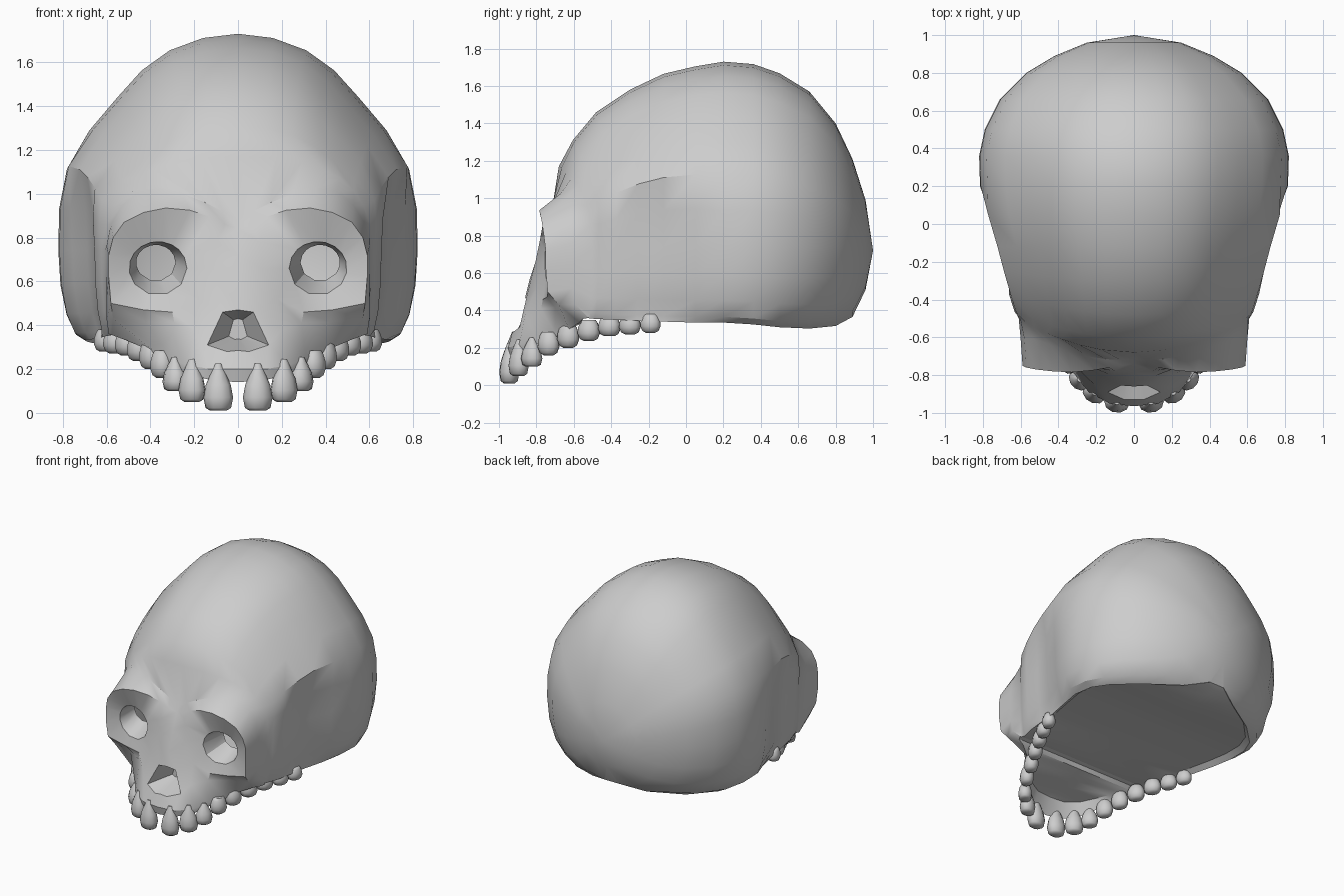
import bpy, bmesh, math
from mathutils import Vector as V

if "Cube" in bpy.data.objects:
    bpy.data.objects.remove(bpy.data.objects["Cube"])

bone = bpy.data.materials.new("bone_grey")
bone.diffuse_color = (0.61, 0.61, 0.61, 1)
bone.use_nodes = True
bone.node_tree.nodes["Principled BSDF"].inputs["Base Color"].default_value = bone.diffuse_color


def finish(bm, name, angle):
    bmesh.ops.recalc_face_normals(bm, faces=bm.faces)
    me = bpy.data.meshes.new(name)
    bm.to_mesh(me)
    bm.free()
    ob = bpy.data.objects.new(name, me)
    bpy.context.collection.objects.link(ob)
    me.materials.append(bone)
    bpy.ops.object.select_all(action='DESELECT')
    bpy.context.view_layer.objects.active = ob
    ob.select_set(True)
    bpy.ops.object.shade_smooth_by_angle(angle=math.radians(angle))
    return ob


bm = bmesh.new()
welded = {}


def vert(p):
    key = tuple(round(c, 4) + 0.0 for c in p)
    if key not in welded:
        welded[key] = bm.verts.new(key)
    return welded[key]


def poly(*pts):
    """Add a face and its mirror image, welding shared corners."""
    for s in (1, -1):
        vs = list(dict.fromkeys(vert((s * p[0], p[1], p[2])) for p in pts))
        if len(vs) > 2 and not bm.faces.get(vs):
            bm.faces.new(vs if s > 0 else vs[::-1])


def strip(a, b):
    for i in range(len(a) - 1):
        poly(a[i], a[i + 1], b[i + 1], b[i])


# Cranium cross-sections: y, top, bottom, half width, base ratio, front curvature
ZC = 0.74
sections = [
    (.96, .99, .51, .25, 0, 0), (.89, 1.21, .365, .42, .15, 0),
    (.80, 1.4, .317, .57, .4, 0), (.66, 1.57, .303, .71, .65, 0),
    (.50, 1.668, .31, .79, .79, 0), (.36, 1.717, .325, .82, .84, 0),
    (.20, 1.73, .335, .815, .86, 0), (.05, 1.705, .335, .775, .87, 0),
    (-.12, 1.665, .34, .725, .88, 0), (-.30, 1.58, .345, .69, .9, .1),
    (-.48, 1.46, .35, .655, .92, .25), (-.605, 1.31, .355, .625, .92, .35),
    (-.68, 1.17, .358, .61, .95, .48),
]
facet = {3: .97, 4: .955, 6: 1.03, 7: 1.015}
temple_ridge = {3: .97, 4: .965, 5: 1.02, 6: 1.075, 7: 1.03}


def section(y, top, bot, w, base, k):
    pts = []
    e = 2 / (2.6 if y < -.65 else 2.1 if y < .1 else 2.0)
    shape = {} if y < -.65 else temple_ridge if y < .1 else facet
    for i in range(13):
        if i <= 8:
            t = math.pi / 2 * i / 8
            x = w * math.sin(t) ** e * shape.get(i, 1)
            z = ZC + (top - ZC) * max(0, math.cos(t)) ** e
        else:
            t = math.pi / 2 * (i - 8) / 4
            x = w * (base + (1 - base) * max(0, math.cos(t)))
            z = ZC - (ZC - bot) * math.sin(t)
        if -.45 < y < .06 and 7 <= i <= 11:   # hollow of the temple
            x *= .95 if y < .02 else .975
        if x < 1e-4:
            x = 0
        pts.append(V((x, y + k * x * x, z)))
    return pts


rings = [[V((0, 1, .72))] * 13] + [section(*s) for s in sections]

# Crease behind the brow and orbit
rings.append([V(p) for p in (
    (0, -.715, .88), (.07, -.72, .92), (.15, -.715, .96), (.25, -.70, 1.0),
    (.36, -.67, 1.025), (.45, -.635, 1.01), (.53, -.61, .945),
    (.58, -.61, .86), (.60, -.61, .76), (.60, -.61, .64), (.60, -.61, .52),
    (.60, -.59, .43), (.59, -.52, .36))])
# Front edge of brow, orbit and cheekbone
A = [V(p) for p in (
    (0, -.74, .84), (.06, -.75, .86), (.13, -.76, .895), (.22, -.775, .925),
    (.33, -.785, .935), (.43, -.78, .915), (.52, -.77, .87), (.57, -.76, .80),
    (.59, -.75, .72), (.59, -.75, .62), (.58, -.74, .50), (.57, -.68, .43),
    (.575, -.55, .355))]
rings.append(A)
for a, b in zip(rings, rings[1:]):
    strip(a, b)

# Cheek and nose side, nose bridge, nose opening, upper jaw and gum line
F = [V(p) for p in ((.43, -.745, .47), (.30, -.765, .46), (.18, -.80, .52),
                    (.11, -.805, .66), (.10, -.78, .78))]
C2, C3 = V((0, -.785, .72)), V((0, -.835, .57))
N = [V(p) for p in ((0, -.86, .47), (.07, -.855, .46), (.14, -.89, .31),
                    (.05, -.93, .28), (0, -.93, .285))]
M = [V(p) for p in ((.20, -.86, .38), (.29, -.775, .41), (.42, -.70, .415))]
G = [V(p) for p in ((0, -.965, .20), (.13, -.95, .20), (.24, -.89, .22),
                    (.31, -.80, .25), (.38, -.70, .28), (.44, -.63, .31),
                    (.52, -.57, .335))]
for f in (
    (A[0], A[1], A[2], F[4]), (A[0], F[4], C2), (C2, F[4], F[3]),
    (C2, F[3], C3), (C3, F[3], N[1], N[0]), (F[3], F[2], N[1]),
    (N[1], F[2], M[0], N[2]), (F[2], F[1], M[1], M[0]),
    (F[1], F[0], M[2], M[1]), (F[0], A[10], A[11], M[2]),
    (N[2], M[0], G[2], G[1]), (N[3], N[2], G[1]), (N[4], N[3], G[1], G[0]),
    (M[0], M[1], G[3], G[2]), (M[1], M[2], G[4], G[3]),
    (M[2], A[11], G[5], G[4]), (A[11], A[12], G[6], G[5]),
):
    poly(*f)

# Eye sockets: rim ring following the orbit, then a tapering tube
orbit = A[2:11] + F
orbit.append(orbit[0])
rim, inner = [], []
for p in orbit:
    t = math.atan2(p.z - .66, p.x - .365)
    c, s = math.cos(t), math.sin(t)
    rim.append(V((.365 + .132 * c, -.735 + .02 * c, .66 + .122 * s)))
    inner.append(V((.375 + .09 * c, -.58, .685 + .082 * s)))
strip(orbit, rim)
strip(rim, inner)

# Nose cavity narrowing to a small back plate
deep = [V((p.x * .3, -.73, .38 + (p.z - .37) * .5)) for p in N]
strip(N, deep)
poly(*deep)

# Gum band
L = [V((p.x * (1 - .03 * (1 - i / 6)), p.y + .015 * (1 - i / 6),
        p.z - .06 * (1 - i / 6))) for i, p in enumerate(G)]
strip(G, L)

# Skull base: level palate behind the gum, slight recess inside the rear rim
edge = L + [r[12] for r in reversed(rings[1:])]
recess = []
for i, p in enumerate(edge):
    if i < len(L):
        recess.append(V((p.x * .9, p.y + .05 * (1 - i / 7),
                         p.z + (.325 - p.z) * .65)))
    else:
        lift = .03 * max(0, min(1, (p.y + .6) / .5, (.88 - p.y) / .3))
        recess.append(V((p.x * .94, p.y, p.z + lift)))
strip(edge, recess)
strip(recess, [V((0, p.y, p.z)) for p in recess])
finish(bm, "skull", 32)

# Teeth: x, y, tip z, root z, half width
teeth = [(.09, -.945, .01, .225, .068), (.21, -.895, .05, .245, .066),
         (.29, -.825, .10, .255, .062), (.35, -.735, .16, .285, .062),
         (.40, -.63, .20, .325, .063), (.455, -.52, .237, .35, .064),
         (.51, -.41, .262, .37, .064), (.565, -.30, .272, .375, .062),
         (.61, -.19, .28, .38, .058)]
front_profile = [(0, .55), (.06, .86), (.28, 1.0), (.55, .84), (.8, .5), (1, .2)]
molar_profile = [(0, .45), (.1, .8), (.35, 1.0), (.6, .97), (.85, .8), (1, .6)]


def tooth(x, y, z0, z1, w, side, name, direction, profile):
    tb = bmesh.new()
    along = V((math.cos(direction), math.sin(direction), 0))
    out = V((along.y, -along.x, 0))
    loops = []
    for h, r in profile:
        ring = []
        for i in range(10):
            t = math.tau * i / 10
            p = along * (w * r * math.cos(t)) + out * (w * .8 * r * math.sin(t))
            p += V((x, y, z0 + (z1 - z0) * h))
            ring.append(tb.verts.new((side * p.x, p.y, p.z)))
        loops.append(ring)
    for a, b in zip(loops, loops[1:]):
        for i in range(10):
            j = (i + 1) % 10
            tb.faces.new((a[i], a[j], b[j], b[i]))
    tb.faces.new(loops[0][::-1])
    tb.faces.new(loops[-1])
    finish(tb, name, 60)


for n, t in enumerate(teeth):
    a, b = teeth[max(n - 1, 0)], teeth[min(n + 1, len(teeth) - 1)]
    d = math.atan2(b[1] - a[1], b[0] - a[0]) if n else .1
    shape = front_profile if n < 3 else molar_profile
    for side, word in ((1, "right"), (-1, "left")):
        tooth(*t, side, f"tooth_{word}_{n + 1}", d, shape)
